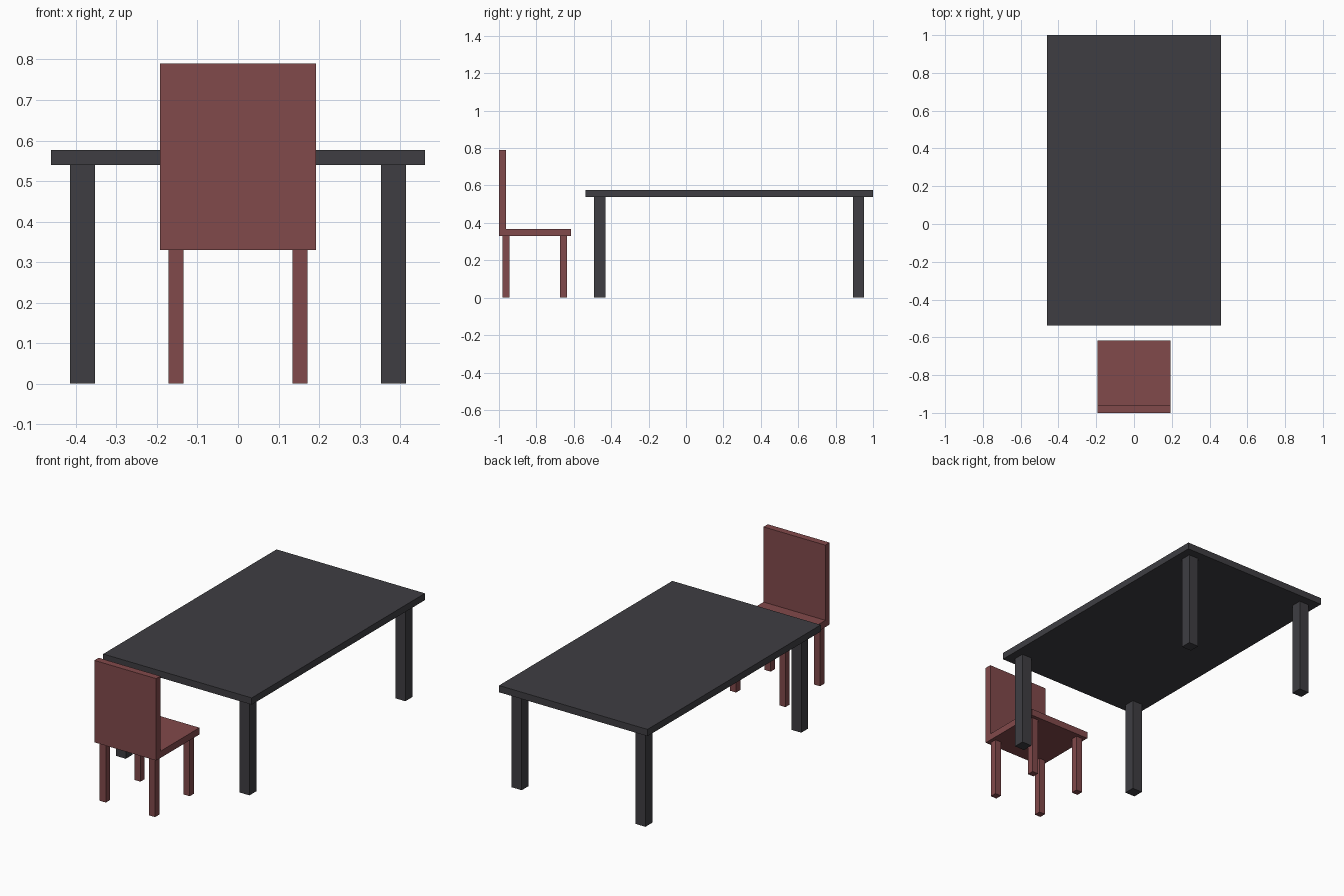
import bpy

if "Cube" in bpy.data.objects:
    bpy.data.objects.remove(bpy.data.objects["Cube"])


def make_material(name, color):
    mat = bpy.data.materials.new(name)
    mat.diffuse_color = (*color, 1.0)
    mat.use_nodes = True
    mat.node_tree.nodes["Principled BSDF"].inputs["Base Color"].default_value = mat.diffuse_color
    return mat


def box(name, x, y, z, mat):
    """Box from (min, max) ranges on each axis."""
    spans = (x, y, z)
    centre = [(a + b) / 2 for a, b in spans]
    bpy.ops.mesh.primitive_cube_add(size=1, location=centre)
    ob = bpy.context.object
    ob.name = name
    ob.scale = [b - a for a, b in spans]
    bpy.ops.object.transform_apply(location=False, rotation=False, scale=True)
    ob.data.materials.append(mat)
    return ob


def legs(prefix, x, rows, height, mat):
    """Two legs mirrored across x = 0 for each named row."""
    for row, y in rows.items():
        box(f"{prefix}_{row}_right_leg", x, y, (0, height), mat)
        box(f"{prefix}_{row}_left_leg", (-x[1], -x[0]), y, (0, height), mat)


charcoal = make_material("charcoal", (0.049, 0.048, 0.055))
dark_red = make_material("dark_red", (0.222, 0.067, 0.070))

# Table
box("table_top", (-0.461, 0.461), (-0.537, 1.0), (0.539, 0.577), charcoal)
legs("table", (0.353, 0.415),
     {"front": (-0.491, -0.430), "back": (0.892, 0.953)}, 0.539, charcoal)

# Chair
box("chair_seat", (-0.192, 0.192), (-1.0, -0.616), (0.330, 0.368), dark_red)
box("chair_backrest", (-0.192, 0.192), (-1.0, -0.962), (0.368, 0.790), dark_red)
legs("chair", (0.134, 0.172),
     {"front": (-0.674, -0.636), "back": (-0.981, -0.943)}, 0.330, dark_red)
